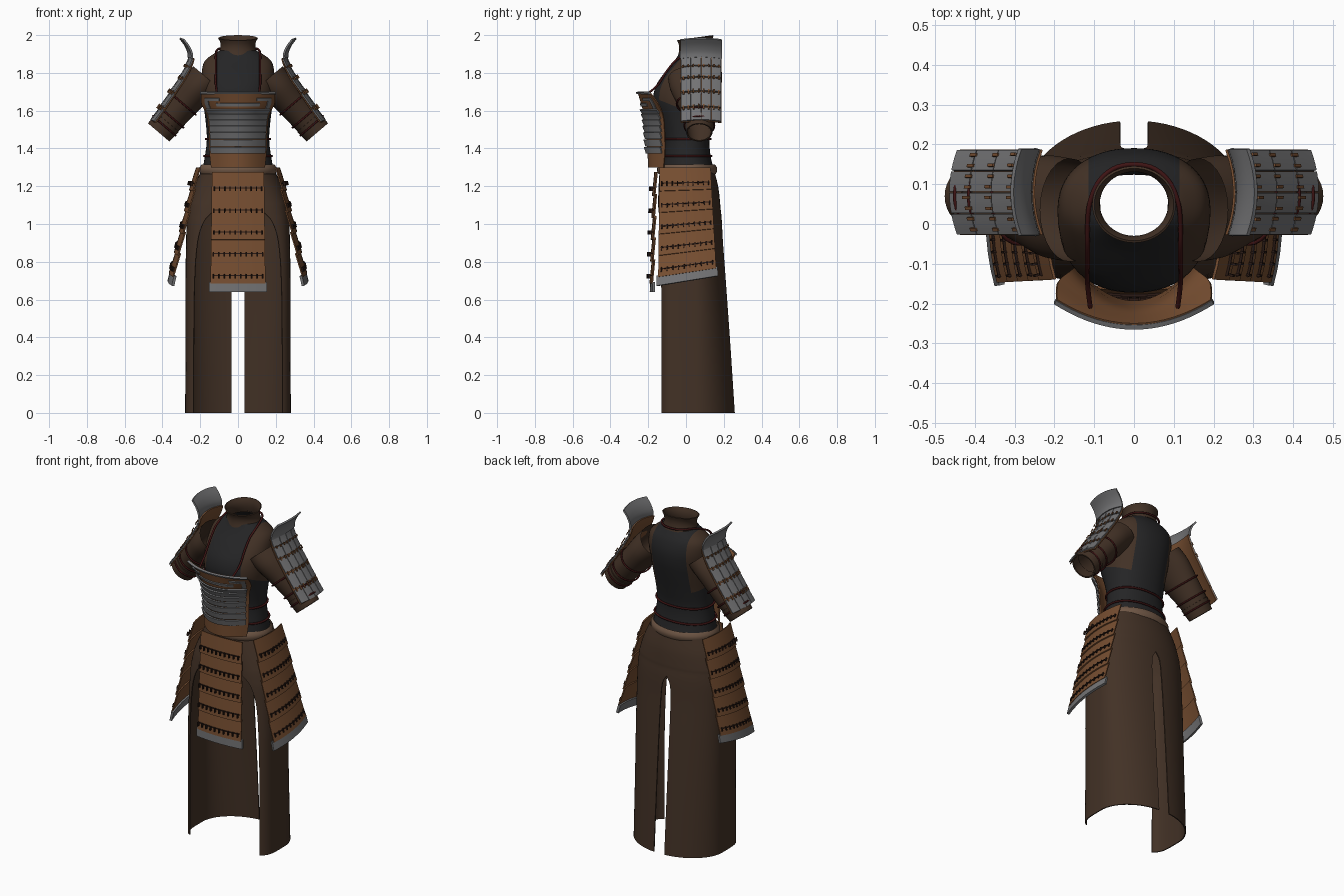
import bpy, bmesh, math
from mathutils import Vector

if "Cube" in bpy.data.objects:
    bpy.data.objects.remove(bpy.data.objects["Cube"])


def material(name, r, g, b):
    m = bpy.data.materials.new(name)
    m.use_nodes = True
    m.diffuse_color = (r, g, b, 1)
    m.node_tree.nodes["Principled BSDF"].inputs["Base Color"].default_value = (r, g, b, 1)
    return m


CLOTH = material("brown cloth", .055, .031, .019)
BLACK = material("black cloth", .018, .018, .019)
LEATHER = material("copper leather", .18, .075, .03)
STEEL = material("grey steel", .17, .17, .175)
RED = material("dark red cord", .05, .007, .007)
LACE = material("dark lacing", .022, .01, .007)
TAN = material("tan belt", .16, .095, .06)


def interp(rows, t):
    """Smooth interpolation through rows, t from 0 to 1."""
    n = len(rows) - 1
    i = min(int(t * n), n - 1)
    k = t * n - i
    a, b, c, d = (rows[min(max(j, 0), n)] for j in range(i - 1, i + 3))
    return [q + k / 2 * (r - p + k * (2 * p - 5 * q + 4 * r - s + k * (3 * (q - r) + s - p)))
            for p, q, r, s in zip(a, b, c, d)]


def finish(name, bm, mats, thick=0):
    if thick:
        bmesh.ops.recalc_face_normals(bm, faces=bm.faces)
        bmesh.ops.solidify(bm, geom=bm.faces[:], thickness=thick)
    bmesh.ops.recalc_face_normals(bm, faces=bm.faces)
    me = bpy.data.meshes.new(name)
    bm.to_mesh(me)
    bm.free()
    ob = bpy.data.objects.new(name, me)
    bpy.context.collection.objects.link(ob)
    for m in mats:
        me.materials.append(m)
    bpy.ops.object.select_all(action='DESELECT')
    ob.select_set(True)
    bpy.context.view_layer.objects.active = ob
    bpy.ops.object.shade_smooth_by_angle(angle=math.radians(40))
    return ob


def add_grid(bm, rows, closed=False):
    vs = [[bm.verts.new(p) for p in row] for row in rows]
    for a, b in zip(vs, vs[1:]):
        n = len(a)
        for j in range(n if closed else n - 1):
            k = (j + 1) % n
            bm.faces.new((a[j], a[k], b[k], b[j]))


def loft(name, rings, mat, thick=0):
    bm = bmesh.new()
    add_grid(bm, rings, True)
    return finish(name, bm, [mat], thick)


def plates(name, f, cells, mat, lift=0, thick=.006, tilt=0, nu=8, nv=4):
    """Slabs laid on the surface f(u, v, height), one per (u0, u1, v0, v1) cell."""
    bm = bmesh.new()
    for u0, u1, v0, v1 in cells:
        add_grid(bm, [[f(u0 + (u1 - u0) * i / nu, v0 + (v1 - v0) * j / nv, lift + tilt * j / nv)
                       for i in range(nu + 1)] for j in range(nv + 1)])
    return finish(name, bm, [mat], thick)


def cord(name, pts, radius, mat, cyclic=False):
    cu = bpy.data.curves.new(name, 'CURVE')
    cu.dimensions = '3D'
    cu.bevel_depth = radius
    cu.bevel_resolution = 1
    sp = cu.splines.new('POLY')
    sp.points.add(len(pts) - 1)
    for p, q in zip(sp.points, pts):
        p.co = (*q, 1)
    sp.use_cyclic_u = cyclic
    cu.materials.append(mat)
    ob = bpy.data.objects.new(name, cu)
    bpy.context.collection.objects.link(ob)


def oval(z, rx, front, back, n=2, grow=0, seg=48, tilt=0):
    """Horizontal rounded ring, optionally tipped along y."""
    out = []
    for i in range(seg):
        a = math.tau * i / seg
        c, s = math.cos(a), math.sin(a)
        x = (rx + grow) * math.copysign(abs(c) ** (2 / n), c)
        y = (front + back) / 2 + ((back - front) / 2 + grow) * math.copysign(abs(s) ** (2 / n), s)
        out.append(Vector((x, y, z + tilt * y)))
    return out


# Torso: height, half width, front, back
body = [(1.28, .19, -.13, .15), (1.36, .175, -.12, .13), (1.45, .165, -.115, .125),
        (1.55, .172, -.14, .145), (1.65, .185, -.172, .17), (1.73, .19, -.16, .187),
        (1.8, .192, -.115, .19), (1.86, .178, -.065, .175), (1.9, .13, -.038, .15),
        (1.92, .092, -.032, .135)]
bm = bmesh.new()
add_grid(bm, [oval(*interp(body, i / 36), n=2.2) for i in range(37)], True)
wrap_normal = Vector((0, .4, 1))
wrap_point = Vector((0, 0, 1.6))
for co, no in ((wrap_point, wrap_normal), (Vector((.115, 0, 0)), Vector((1, 0, 0))),
               (Vector((-.115, 0, 0)), Vector((1, 0, 0)))):
    bmesh.ops.bisect_plane(bm, geom=bm.verts[:] + bm.edges[:] + bm.faces[:],
                           plane_co=co, plane_no=no, dist=1e-5)
for face in bm.faces:
    c = face.calc_center_median()
    face.material_index = int(abs(c.x) < .115 or (c - wrap_point).dot(wrap_normal) < 0)
finish("torso", bm, [CLOTH, BLACK])

# Collar, belt and waist cords
collar = [(1.89, .1, -.038, .14), (1.925, .087, -.03, .132), (1.955, .088, -.032, .132), (1.98, .1, -.042, .14)]
loft("collar", [oval(*interp(collar, i / 8), tilt=.14) for i in range(9)], CLOTH, .006)
loft("belt", [oval(z, .197, -.145, .157, grow=g) for z, g in ((1.265, 0), (1.28, .008), (1.3, .007), (1.315, -.004))],
     TAN, .006)
for i in (1, 2):
    cord("waist_cord", oval(*body[i], n=2.2, grow=.005), .006, RED, True)

# Shoulder cord loop running behind the neck to the breastplate
half = [(.05, .14, 1.93), (.09, .105, 1.93), (.112, .05, 1.92), (.117, -.01, 1.892), (.117, -.055, 1.865),
        (.117, -.105, 1.805), (.117, -.15, 1.735), (.11, -.21, 1.685)]
loop = [(-x, y, z) for x, y, z in reversed(half)] + [(0, .15, 1.93)] + half
cord("shoulder_cord", [interp(loop, i / 60) for i in range(61)], .006, RED)

# Skirt: height, half width, front, back, front squareness, front opening, rear slit
skirt = [(1.28, .195, -.14, .15, 2, 0, 0), (1.2, .232, -.145, .17, 2.4, 0, 0),
         (1.12, .258, -.148, .18, 3, 0, 0), (1.09, .263, -.149, .182, 3.3, .09, 0),
         (1.05, .268, -.15, .187, 3.6, .15, 0), (1, .272, -.15, .191, 4, .187, .025),
         (.9, .275, -.15, .197, 4.4, .215, .033), (.7, .278, -.15, .212, 5, .23, .035),
         (.35, .278, -.15, .237, 5, .235, .035), (0, .28, -.15, .26, 5, .235, .035)]


def skirt_row(t, side):
    z, rx, front, back, n, gap, slit = interp(skirt, t)
    mid, row = .05, []
    start = -math.acos(min(1, (max(gap, 0) / rx) ** (n / 2)))
    end = math.acos(max(slit, 0) / rx)
    for i in range(29):
        a = start + (end - start) * i / 28
        c, s = max(math.cos(a), 0), math.sin(a)
        if s < 0:
            x, y = rx * c ** (2 / n), mid - (mid - front) * abs(s) ** (2 / n)
        else:
            x, y = rx * c, mid + (back - mid) * s
        row.append(Vector((side * x, y, z)))
    return row


bm = bmesh.new()
for side in (1, -1):
    add_grid(bm, [skirt_row(i / 54, side) for i in range(55)])
bmesh.ops.remove_doubles(bm, verts=bm.verts, dist=1e-4)
finish("skirt", bm, [CLOTH], .006)


# Hanging tassets: five lames, lacing rows and a steel hem
def tasset(name, f):
    plates(name + "_lames", f, [(-1, 1, i * .182, i * .182 + .2) for i in range(5)], LEATHER, 0, .007, .009)
    plates(name + "_hem", f, [(-1.05, 1.05, .915, 1)], STEEL, .006, .014)
    rows = [.13 + i * .182 for i in range(5)]
    plates(name + "_cords", f, [(-.93, .93, v, v + .008) for v in rows], LACE, .012, .007, nv=1)
    nubs = [(u / 5 - .92, u / 5 - .88, v - .008, v + .028) for v in rows for u in range(10)]
    plates(name + "_knots", f, nubs, LACE, .014, .012, nu=1, nv=1)


def front_surface(u, v, w):
    return Vector((u * (.138 + .008 * v), -.168 - .018 * v + .012 * u * u - w, 1.275 - .635 * v))


tasset("front_tasset", front_surface)

# Breastplate: half width, middle, sides, height
chest = [(.193, -.25, -.19, 1.7), (.19, -.232, -.145, 1.64), (.16, -.215, -.118, 1.575),
         (.15, -.205, -.11, 1.49), (.147, -.198, -.108, 1.39), (.138, -.193, -.115, 1.3)]


def chest_surface(u, v, w):
    hw, middle, edge, z = interp(chest, v)
    return Vector((u * hw * (1 + w), middle + (edge - middle) * u * u - w, z))


plates("breastplate", chest_surface, [(-1, 1, 0, 1)], LEATHER, 0, .007, nu=20, nv=20)
plates("breastplate_rim", chest_surface, [(-1.01, 1.01, -.005, .04)], STEEL, .004, .012, nu=20)
plates("breastplate_bands", chest_surface,
       [(-.95, .95, .3 + i * .077, .368 + i * .077) for i in range(7)], STEEL, .016, .008, -.008, nu=20)
plates("breastplate_brackets", chest_surface,
       [(-.85, -.5, .12, .16), (.5, .85, .12, .16), (-.9, -.8, .12, .29), (.8, .9, .12, .29), (-.6, .6, .2, .25)],
       STEEL, .006, .007)

# Mirrored arms, shoulder guards and side tassets
arm = [(.16, .035, 1.77, .1, .13), (.22, .045, 1.715, .092, .128), (.29, .06, 1.635, .082, .104),
       (.36, .07, 1.555, .077, .082), (.42, .07, 1.485, .07, .066)]
guard = [(.3, 1.985), (.268, 1.94), (.255, 1.885), (.288, 1.8), (.368, 1.675), (.457, 1.545)]


def arm_ring(t, side, grow=0):
    x, y, z, r, ry = interp(arm, t)
    ring = []
    for i in range(28):
        a = math.tau * i / 28
        c = (r + grow) * math.cos(a)
        ring.append(Vector((side * (x + .76 * c), y + (ry + grow) * math.sin(a), z + .65 * c)))
    return ring


for side, label in ((1, "left"), (-1, "right")):
    def guard_surface(u, v, w):
        x, z = interp(guard, v)
        return Vector((side * (x - .02 * u * u + w), .08 + .108 * u, z - .008 * u * u + w / 2))

    def side_surface(u, v, w):
        x = .222 + .145 * v - .02 * u * u + w
        return Vector((side * x, -.005 + .012 * v + u * (.135 + .02 * v), 1.3 - .6 * v + .025 * v * u))

    loft(label + "_sleeve", [arm_ring(i / 20, side) for i in range(21)], CLOTH)
    loft(label + "_cuff", [arm_ring(.8 + i / 20, side, .004) for i in range(5)], CLOTH, .008)
    for t in (.5, .72, .86):
        cord(label + "_sleeve_cord", arm_ring(t, side, .006), .005, RED, True)
    tasset(label + "_tasset", side_surface)

    plates(label + "_guard_backing", guard_surface, [(-1, 1, .4, 1)], LEATHER, 0, .006, nv=12)
    plates(label + "_guard_flap", guard_surface, [(-1, 1, 0, .41)], STEEL, .003, .01, nv=8)
    tiles = [(c / 2 - .985, c / 2 - .515, .415 + r * .117, .523 + r * .117) for r in range(5) for c in range(4)]
    plates(label + "_guard_tiles", guard_surface, tiles, STEEL, .007, .008, .003, nu=3, nv=3)
    ties = [(c / 4 - .91, c / 4 - .84, .515 + r * .117, .545 + r * .117) for r in range(4) for c in range(8)]
    plates(label + "_guard_ties", guard_surface, ties, LEATHER, .013, .006, nu=1, nv=1)
